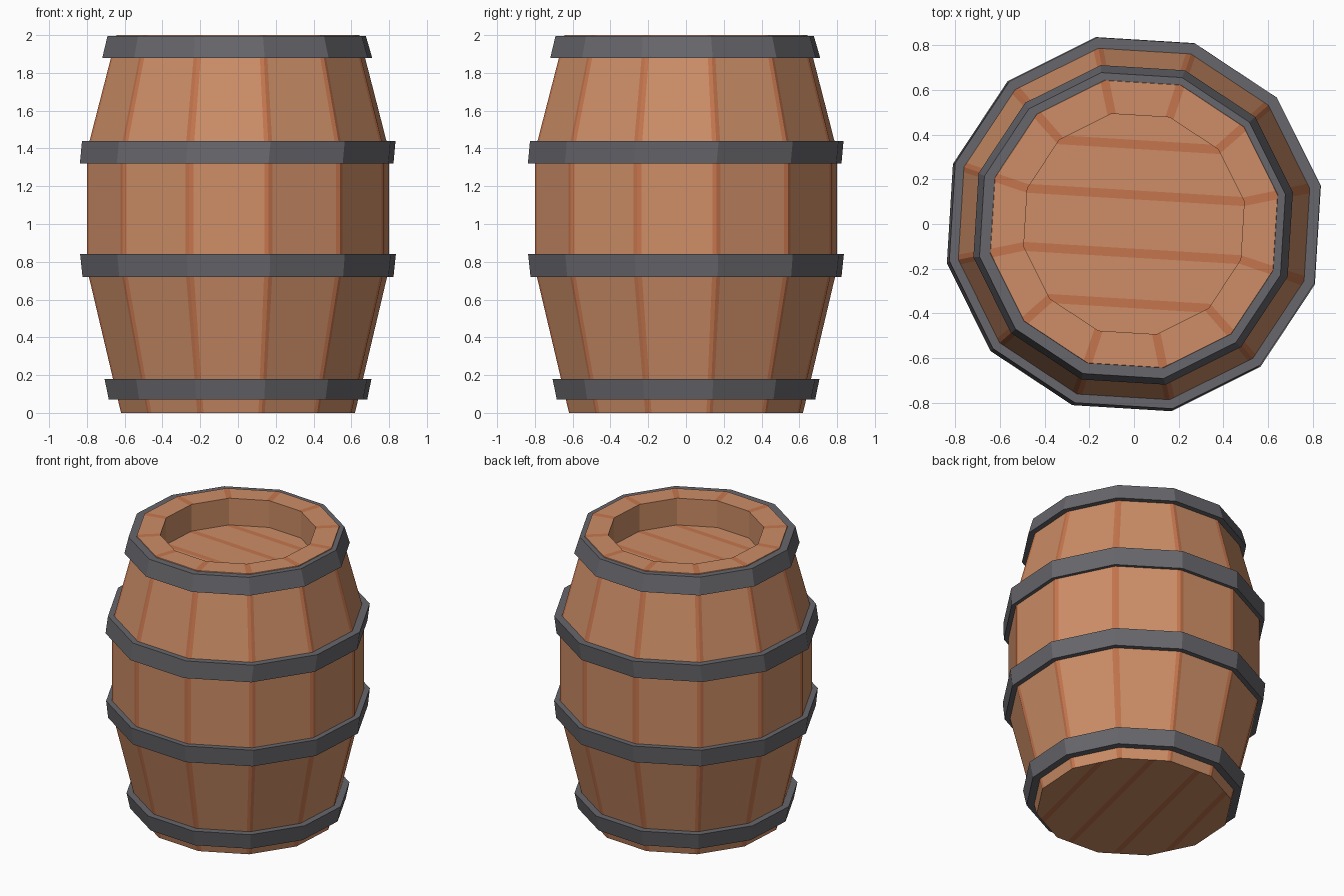
import bpy, bmesh, math
from mathutils import Vector

cube = bpy.data.objects.get("Cube")
if cube:
    bpy.data.objects.remove(cube, do_unlink=True)

SIDES = 12
TURN = math.radians(11.5)


def material(name, colour, rough):
    m = bpy.data.materials.new(name)
    m.use_nodes = True
    m.diffuse_color = (*colour, 1)
    bsdf = m.node_tree.nodes["Principled BSDF"]
    bsdf.inputs["Base Color"].default_value = (*colour, 1)
    bsdf.inputs["Roughness"].default_value = rough
    return m


wood = material("wood", (0.61, 0.27, 0.135), 0.8)
seam = material("seam_wood", (0.56, 0.18, 0.075), 0.8)
iron = material("dark_iron", (0.135, 0.135, 0.15), 0.7)


def corner(i, r, z):
    a = TURN + i * math.tau / SIDES
    return Vector((r * math.cos(a), r * math.sin(a), z))


def finish(name, bm, mats):
    mesh = bpy.data.meshes.new(name)
    bm.to_mesh(mesh)
    bm.free()
    for m in mats:
        mesh.materials.append(m)
    obj = bpy.data.objects.new(name, mesh)
    bpy.context.collection.objects.link(obj)
    return obj


def staves(name, profile):
    """Turn (radius, height, seam fraction) rings into planks with painted seams."""
    bm = bmesh.new()
    rings = []
    for r, z, f in profile:
        ring = []
        for i in range(SIDES):
            a, b = corner(i, r, z), corner(i + 1, r, z)
            ring += [bm.verts.new(a.lerp(b, t)) for t in (0, f, 1 - f)]
        rings.append(ring)
    n = SIDES * 3
    for k in range(len(rings) - 1):
        low, high = rings[k], rings[k + 1]
        for j in range(n):
            face = bm.faces.new((low[j], low[(j + 1) % n], high[(j + 1) % n], high[j]))
            inner_wall = k == len(rings) - 2
            face.material_index = int(j % 3 != 1 and not inner_wall)
    return finish(name, bm, [wood, seam])


def plank_disc(name, r, z, direction, half, offsets, up):
    """Flat end cut into parallel planks with narrow seams."""
    bm = bmesh.new()
    face = bm.faces.new([bm.verts.new(corner(i, r, z)) for i in range(SIDES)])
    if not up:
        face.normal_flip()
    a = math.radians(direction)
    across = Vector((-math.sin(a), math.cos(a), 0))
    for off in offsets:
        for side in (-half, half):
            bmesh.ops.bisect_plane(bm, geom=bm.verts[:] + bm.edges[:] + bm.faces[:],
                                   plane_co=across * (off * r + side), plane_no=across)
    for f in bm.faces:
        d = f.calc_center_median().dot(across)
        f.material_index = int(any(abs(d - off * r) < half for off in offsets))
    return finish(name, bm, [wood, seam])


def hoop(name, low, high, shift_low=0, shift_high=0):
    """Iron band: low and high are (outer radius, inner radius, height)."""
    bm = bmesh.new()
    loop = [(low[0], low[2], shift_low), (high[0], high[2], shift_high),
            (high[1], high[2], 0), (low[1], low[2], 0)]
    rings = [[bm.verts.new(corner(i, r, z) + Vector((s, s, 0))) for i in range(SIDES)]
             for r, z, s in loop]
    for k in range(4):
        a, b = rings[k], rings[(k + 1) % 4]
        for i in range(SIDES):
            j = (i + 1) % SIDES
            bm.faces.new((a[i], a[j], b[j], b[i]))
    return finish(name, bm, [iron])


# Barrel wall, rim and recess wall
staves("barrel_staves", [(0.632, 0, 0.055), (0.815, 0.76, 0.055), (0.815, 1.39, 0.055),
                         (0.655, 2.0, 0.06), (0.503, 2.0, 0.075), (0.503, 1.81, 0.075)])

# Recessed lid and base
chords = [math.sin(math.radians(a)) for a in (-45, -15, 15, 45)]
plank_disc("lid", 0.503, 1.81, -3.5, 0.02, chords, True)
plank_disc("base", 0.632, 0, 76.5, 0.02, chords, False)

# Iron hoops
hoop("bottom_hoop", (0.698, 0.64, 0.07), (0.721, 0.66, 0.18))
hoop("lower_hoop", (0.84, 0.79, 0.72), (0.853, 0.8, 0.84))
hoop("upper_hoop", (0.847, 0.8, 1.32), (0.847, 0.79, 1.44), -0.007, 0.004)
hoop("top_hoop", (0.729, 0.67, 1.88), (0.698, 0.65, 1.995), -0.004, -0.007)
